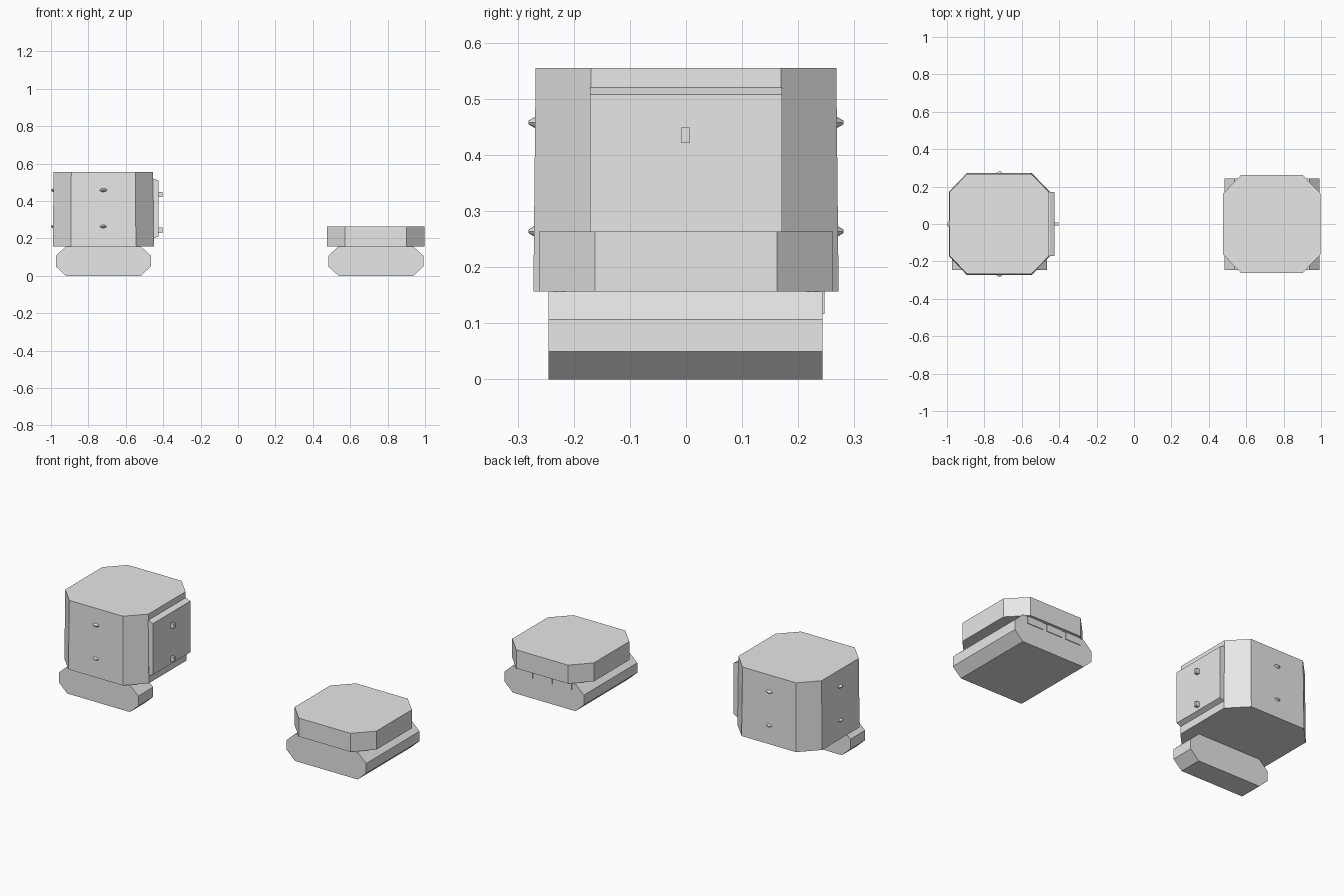
import bpy, bmesh
from math import pi
from mathutils import Matrix, Vector

cube = bpy.data.objects.get("Cube")
if cube:
    bpy.data.objects.remove(cube, do_unlink=True)

grey = bpy.data.materials.new("light_grey")
grey.use_nodes = True
grey.diffuse_color = (0.8, 0.8, 0.8, 1)
grey.node_tree.nodes["Principled BSDF"].inputs["Base Color"].default_value = (0.8, 0.8, 0.8, 1)


def finish(name, bm):
    bmesh.ops.recalc_face_normals(bm, faces=bm.faces)
    mesh = bpy.data.meshes.new(name)
    bm.to_mesh(mesh)
    bm.free()
    mesh.materials.append(grey)
    obj = bpy.data.objects.new(name, mesh)
    bpy.context.collection.objects.link(obj)
    return obj


def loft(name, start, end):
    """Solid between two matching outlines."""
    bm = bmesh.new()
    a = [bm.verts.new(p) for p in start]
    b = [bm.verts.new(p) for p in end]
    bm.faces.new(a)
    bm.faces.new(b)
    for i in range(len(a)):
        j = (i + 1) % len(a)
        bm.faces.new((a[i], a[j], b[j], b[i]))
    return finish(name, bm)


def chamfered(w, h, cw, ch):
    """Rectangle outline with cut corners, given half sizes and cuts."""
    return [(-w + cw, -h), (w - cw, -h), (w, -h + ch), (w, h - ch),
            (w - cw, h), (-w + cw, h), (-w, h - ch), (-w, -h + ch)]


def housing(name, x, w, h, z0, z1, taper):
    ring = chamfered(w, h, 0.096, 0.1)
    loft(name, [(x + u, v, z0) for u, v in ring],
         [(x + u * taper, v * taper, z1) for u, v in ring])


def base(name, x, y0, y1):
    ring = chamfered(0.254, 0.0785, 0.054, 0.05)
    loft(name, [(x + u, y0, 0.0785 + v) for u, v in ring],
         [(x + u, y1, 0.0785 + v) for u, v in ring])


def box(name, lo, hi):
    bm = bmesh.new()
    bmesh.ops.create_cube(bm, size=1)
    lo, hi = Vector(lo), Vector(hi)
    for v in bm.verts:
        v.co = [(lo[i] + hi[i]) / 2 + v.co[i] * (hi[i] - lo[i]) for i in range(3)]
    finish(name, bm)


def stud(name, pos, angle):
    """Flattened pointed stud facing -y, turned about z."""
    bm = bmesh.new()
    bmesh.ops.create_cone(bm, cap_ends=True, segments=8, radius1=0.025,
                          radius2=0.006, depth=0.016)
    bm.transform(Matrix.Translation(pos) @ Matrix.Rotation(angle, 4, "Z")
                 @ Matrix.Diagonal((1, 1, 0.5, 1)) @ Matrix.Rotation(pi / 2, 4, "X"))
    finish(name, bm)


# Tall unit: tapered housing on a short front base
TALL_X = -0.72
housing("tall_housing", TALL_X, 0.27, 0.272, 0.157, 0.555, 0.985)
base("tall_base", TALL_X, -0.245, -0.11)

# Side panel with sloped top and bottom edges, and its two knobs
profile = [(-0.47, 0.2), (-0.45, 0.2), (-0.425, 0.212),
           (-0.425, 0.508), (-0.45, 0.52), (-0.47, 0.52)]
loft("side_panel", [(x, -0.171, z) for x, z in profile],
     [(x, 0.171, z) for x, z in profile])
for label, z in (("lower", 0.243), ("upper", 0.435)):
    box(label + "_knob", (-0.43, -0.009, z - 0.014), (-0.404, 0.007, z + 0.014))

# Studs on the front, back and outer faces
for label, z in (("lower", 0.264), ("upper", 0.458)):
    stud(label + "_front_stud", (TALL_X, -0.273, z), 0)
    stud(label + "_back_stud", (TALL_X, 0.273, z), pi)
    stud(label + "_outer_stud", (-0.992, 0, z), -pi / 2)

# Low unit: flat cap on a full-depth base with three back tabs
LOW_X = 0.737
housing("low_cap", LOW_X, 0.261, 0.262, 0.157, 0.264, 1)
base("low_base", LOW_X, -0.245, 0.243)
for i in (-1, 0, 1):
    x = LOW_X - 0.004 + i * 0.125
    box("back_tab_%d" % (i + 2), (x - 0.049, 0.24, 0.117), (x + 0.049, 0.247, 0.157))
